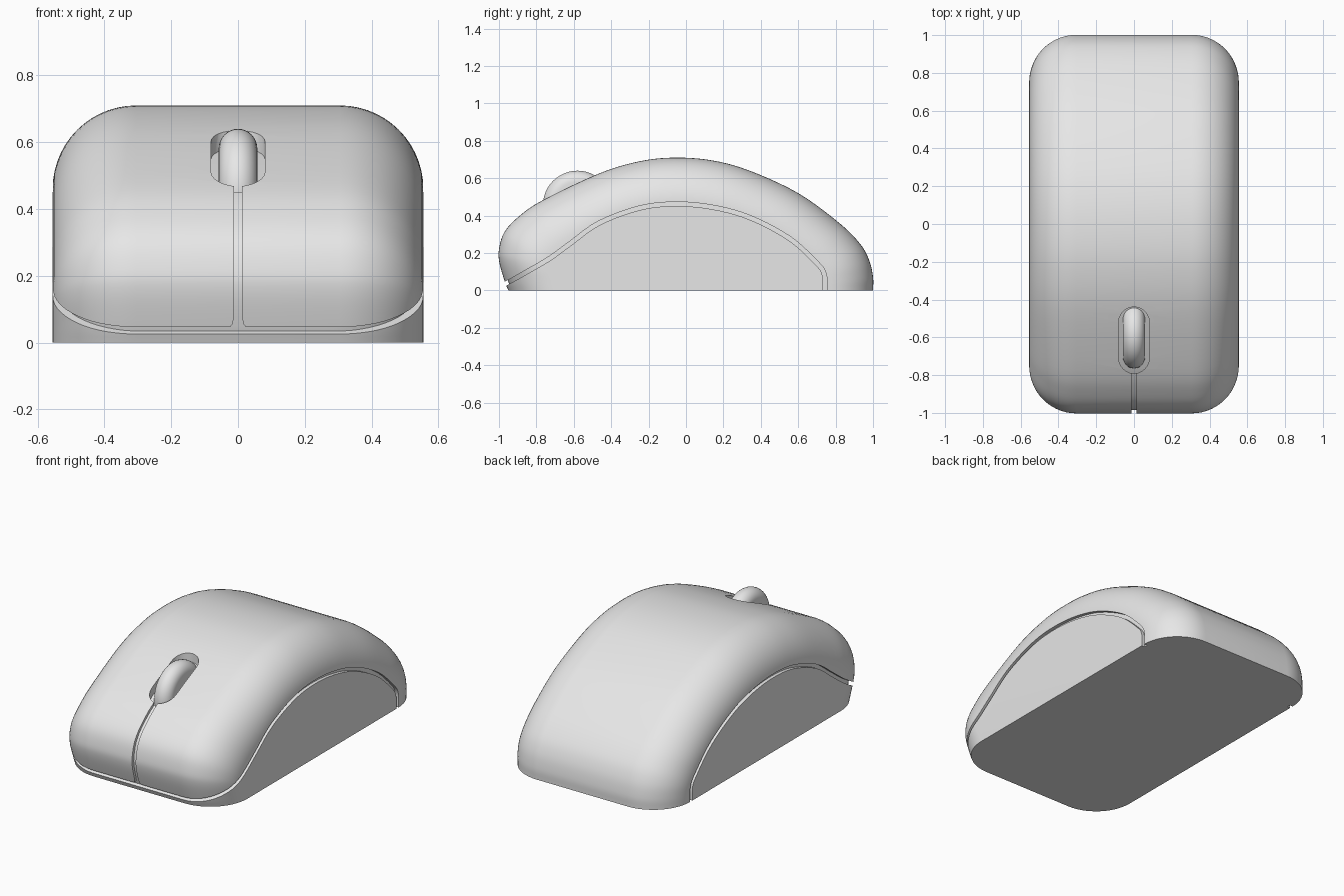
import bpy, bmesh, math
from mathutils import Vector

if "Cube" in bpy.data.objects:
    bpy.data.objects.remove(bpy.data.objects["Cube"], do_unlink=True)

HALF_WIDTH, ROUND = 0.555, 0.25

# One flat colour
grey = bpy.data.materials.new("light_grey")
grey.use_nodes = True
grey.diffuse_color = (0.8, 0.8, 0.8, 1)
grey.node_tree.nodes["Principled BSDF"].inputs["Base Color"].default_value = (0.8, 0.8, 0.8, 1)

# Side outlines (y, z): on the centre line, and where the rounding meets the flat side
OUTER = [(-.95, 0), (-.97, .05), (-.998, .15), (-1, .22), (-.972, .31), (-.9, .39),
         (-.77, .48), (-.465, .625), (-.25, .69), (-.06, .71), (.14, .695), (.34, .64),
         (.6, .52), (.82, .36), (.93, .25), (.98, .16), (1, .07), (1, 0)]
INNER = [(-.7, 0), (-.72, .05), (-.745, .1), (-.75, .14), (-.735, .17), (-.69, .21),
         (-.62, .26), (-.4, .39), (-.22, .445), (-.06, .46), (.1, .45), (.25, .415),
         (.45, .335), (.62, .225), (.7, .15), (.74, .1), (.75, .05), (.75, 0)]
GROOVE = [(.742, -.1), (.742, 0), (.738, .09), (.69, .155), (.55, .28), (.34, .39), (.14, .445),
          (-.06, .462), (-.25, .44), (-.465, .36), (-.62, .25), (-.73, .17), (-.85, .1),
          (-.965, .036), (-1.1, -.03)]


def smooth_path(points, steps=5):
    """Catmull-Rom curve through 2D points."""
    p = [Vector(q) for q in points]
    p = [2 * p[0] - p[1]] + p + [2 * p[-1] - p[-2]]
    path = []
    for a, b, c, d in zip(p, p[1:], p[2:], p[3:]):
        for i in range(steps):
            t = i / steps
            path.append(b + (c - a) * t / 2 + (2 * a - 5 * b + 4 * c - d) * t * t / 2
                        + (3 * b - a - 3 * c + d) * t ** 3 / 2)
    return path + [p[-2]]


def make_object(name, rings):
    """Join closed rings of points into a capped solid."""
    bm = bmesh.new()
    loops = [[bm.verts.new(v) for v in ring] for ring in rings]
    for a, b in zip(loops, loops[1:]):
        for i in range(len(a)):
            j = (i + 1) % len(a)
            bm.faces.new((a[i], a[j], b[j], b[i]))
    bm.faces.new(loops[0])
    bm.faces.new(loops[-1])
    bmesh.ops.recalc_face_normals(bm, faces=bm.faces[:])
    mesh = bpy.data.meshes.new(name)
    bm.to_mesh(mesh)
    bm.free()
    mesh.materials.append(grey)
    obj = bpy.data.objects.new(name, mesh)
    bpy.context.collection.objects.link(obj)
    return obj


def body_solid(name, inset=0.0):
    """Rounded body; an inset one runs on below the ground."""
    outer, inner = smooth_path(OUTER), smooth_path(INNER)
    rings = []
    count = 14
    angles = [math.pi / 2 * i / count for i in range(count + 1)]
    sections = [(-1, a) for a in reversed(angles)] + [(1, a) for a in angles]
    for side, a in sections:
        x = side * (HALF_WIDTH - inset - ROUND + ROUND * math.sin(a))
        ring = [o.lerp(i, 1 - math.cos(a)) for o, i in zip(outer, inner)]
        if inset:
            ring = [Vector((p.x * (1 - inset), p.y * (1 - 1.4 * inset))) for p in ring]
            ring = [Vector((ring[0].x, -.2))] + ring + [Vector((ring[-1].x, -.2))]
        rings.append([(x, p.x, p.y) for p in ring])
    return make_object(name, rings)


def subtract(target, cutter):
    mod = target.modifiers.new("cut", 'BOOLEAN')
    mod.operation = 'DIFFERENCE'
    mod.solver = 'EXACT'
    mod.object = cutter
    bpy.context.view_layer.objects.active = target
    bpy.ops.object.modifier_apply(modifier=mod.name)
    bpy.data.objects.remove(cutter, do_unlink=True)


def engrave(body, cutter, depth):
    """Cut only as deep as an inset copy of the body."""
    subtract(cutter, body_solid("core", depth))
    subtract(body, cutter)


def finish(obj, angle):
    bpy.ops.object.select_all(action='DESELECT')
    obj.select_set(True)
    bpy.context.view_layer.objects.active = obj
    bpy.ops.object.shade_smooth_by_angle(angle=math.radians(angle))


body = body_solid("mouse_body")

# Seam arching over each side and running across the front
path = smooth_path(GROOVE)
edges = [[], []]
for i, p in enumerate(path):
    d = (path[min(i + 1, len(path) - 1)] - path[max(i - 1, 0)]).normalized()
    normal = Vector((-d.y, d.x)) * 0.011
    edges[0].append(p + normal)
    edges[1].append(p - normal)
band = edges[0] + edges[1][::-1]
seam = make_object("side_seam", [[(x, p.x, p.y) for p in band] for x in (-.7, .7)])
engrave(body, seam, 0.02)

# Seam between the two buttons, flared where it meets the front seam
half = [(.0125, 1), (.0125, .075), (.016, .056), (.024, .046), (.038, .041), (.038, .034)]
outline = half + [(-x, z) for x, z in reversed(half)]
button_seam = make_object("button_seam", [[(x, y, z) for x, z in outline] for y in (-1.2, -.72)])
engrave(body, button_seam, 0.017)

# Rounded slot around the wheel
slot_outline = []
for i in range(26):
    a = math.pi * (i if i < 13 else i - 1) / 12
    y = -.52 if i < 13 else -.71
    slot_outline.append((.081 * math.cos(a), y + .081 * math.sin(a)))
slot = make_object("wheel_slot", [[(x, y, z) for x, y in slot_outline] for z in (.2, 1)])
engrave(body, slot, 0.05)
finish(body, 35)

# Scroll wheel with a rounded rim
wheel_rings = []
for i in range(17):
    a = math.pi * (i / 16 - .5)
    radius = .125 + .06 * math.cos(a)
    wheel_rings.append([(.058 * math.sin(a),
                         -.58 + radius * math.cos(math.tau * k / 48),
                         .455 + radius * math.sin(math.tau * k / 48)) for k in range(48)])
wheel = make_object("scroll_wheel", wheel_rings)
finish(wheel, 40)
